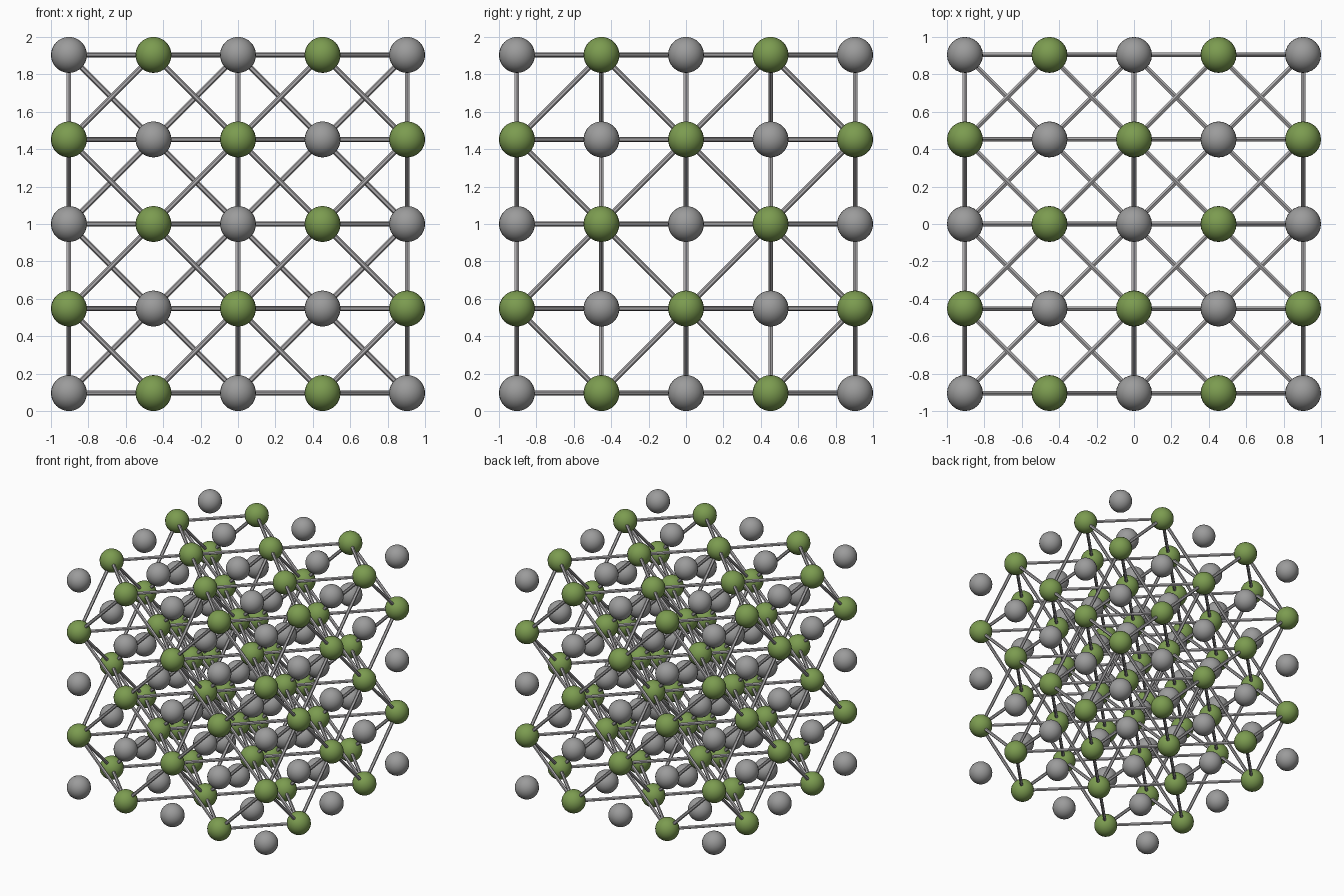
import bpy
import bmesh
from mathutils import Matrix, Vector

STEP = 0.452
ATOM_RADIUS = 0.096
ROD_RADIUS = 0.014

if "Cube" in bpy.data.objects:
    bpy.data.objects.remove(bpy.data.objects["Cube"])


def make_material(name, rgb):
    mat = bpy.data.materials.new(name)
    mat.use_nodes = True
    color = (*rgb, 1.0)
    mat.diffuse_color = color
    mat.node_tree.nodes["Principled BSDF"].inputs["Base Color"].default_value = color
    return mat


def make_object(name, bm, mat, smooth):
    mesh = bpy.data.meshes.new(name)
    for face in bm.faces:
        face.smooth = smooth
    bm.to_mesh(mesh)
    bm.free()
    mesh.materials.append(mat)
    obj = bpy.data.objects.new(name, mesh)
    bpy.context.scene.collection.objects.link(obj)


def position(site):
    return Vector(site) * STEP + Vector((0, 0, 1))


def make_atoms(name, sites, mat):
    bm = bmesh.new()
    for site in sites:
        bmesh.ops.create_uvsphere(bm, u_segments=24, v_segments=16, radius=ATOM_RADIUS,
                                  matrix=Matrix.Translation(position(site)))
    make_object(name, bm, mat, True)


def add_rod(bm, start, end):
    axis = end - start
    turn = axis.to_track_quat('Z', 'Y').to_matrix().to_4x4()
    bmesh.ops.create_cone(bm, cap_ends=False, segments=6, radius1=ROD_RADIUS,
                          radius2=ROD_RADIUS, depth=axis.length,
                          matrix=Matrix.Translation((start + end) / 2) @ turn)


def is_bonded(a, b):
    # Nearest green neighbours; odd x layers have no rods within the layer
    gap = [abs(p - q) for p, q in zip(a, b)]
    return sorted(gap) == [0, 1, 1] and (gap[0] == 1 or a[0] % 2 == 0)


# Alternating atoms on a cubic lattice
lattice = [(x, y, z) for x in range(-2, 3) for y in range(-2, 3) for z in range(-2, 3)]
gray_sites = [s for s in lattice if sum(s) % 2 == 0]
green_sites = [s for s in lattice if sum(s) % 2 == 1]
make_atoms("gray_atoms", gray_sites, make_material("gray", (0.33, 0.33, 0.33)))
make_atoms("green_atoms", green_sites, make_material("green", (0.2, 0.33, 0.08)))

# Rods joining the green atoms
rods = bmesh.new()
for i, first in enumerate(green_sites):
    for second in green_sites[i + 1:]:
        if is_bonded(first, second):
            add_rod(rods, position(first), position(second))
make_object("connecting_rods", rods, make_material("light gray", (0.42, 0.41, 0.42)), False)
